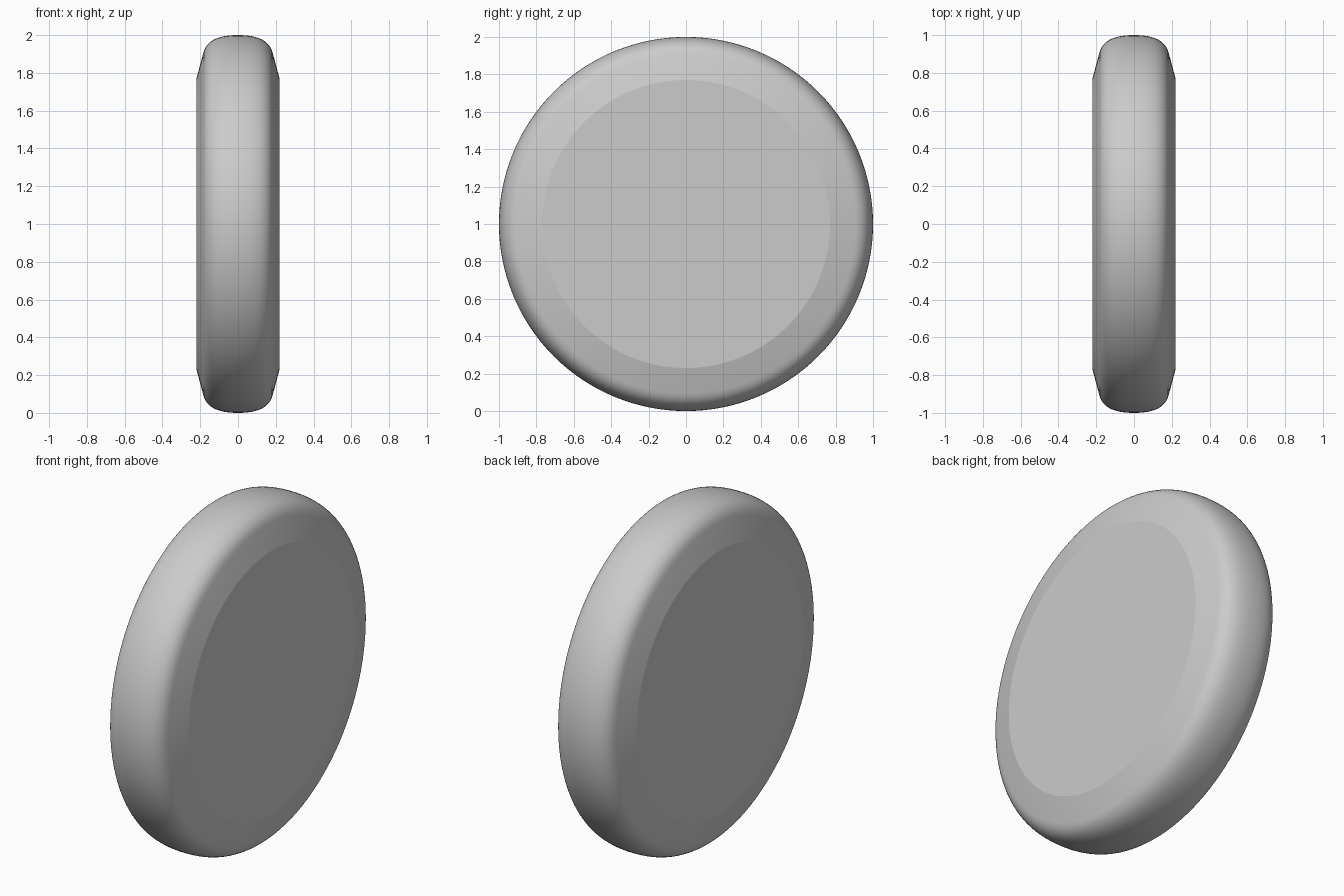
import bpy, bmesh
from math import pi
from mathutils import Vector
from mathutils.geometry import interpolate_bezier

if "Cube" in bpy.data.objects:
    bpy.data.objects.remove(bpy.data.objects["Cube"])

SEGMENTS = 128

# Half profile (x, radius): rim of flat face, straight bevel, then rounded tread
curve = interpolate_bezier(Vector((0.184, 0.905)), Vector((0.166, 0.975)),
                           Vector((0.10, 1.0)), Vector((0.0, 1.0)), 14)
half = [(0.22, 0.77)] + [(p.x, p.y) for p in curve]
profile = half + [(-x, r) for x, r in reversed(half[:-1])]

# Spin the profile around the x axis
bm = bmesh.new()
verts = [bm.verts.new((x, 0, r)) for x, r in profile]
edges = [bm.edges.new(pair) for pair in zip(verts, verts[1:])]
bmesh.ops.spin(bm, geom=verts + edges, cent=(0, 0, 0), axis=(1, 0, 0),
               angle=2 * pi, steps=SEGMENTS)
bmesh.ops.remove_doubles(bm, verts=bm.verts, dist=0.0005)

# Close both sides with flat discs, crisp at the rim
rims = [e for e in bm.edges if e.is_boundary]
bmesh.ops.holes_fill(bm, edges=rims, sides=0)
bmesh.ops.recalc_face_normals(bm, faces=bm.faces)
for f in bm.faces:
    f.smooth = len(f.verts) <= 4
for e in rims:
    e.smooth = False

mesh = bpy.data.meshes.new("wheel_disc")
bm.to_mesh(mesh)
bm.free()
wheel = bpy.data.objects.new("wheel_disc", mesh)
wheel.location.z = 1.0
bpy.context.collection.objects.link(wheel)
